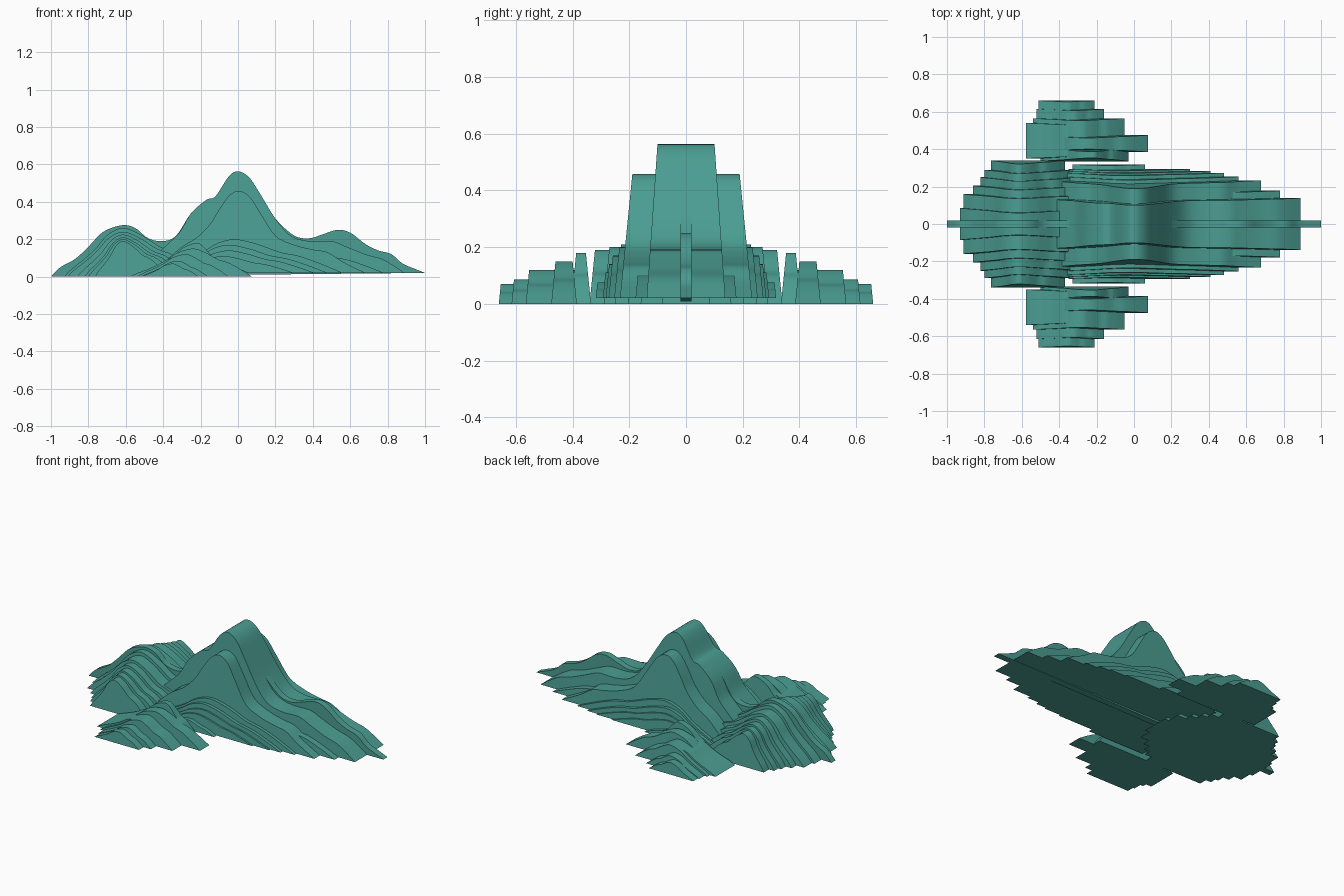
import bpy, bmesh, math

old = bpy.data.objects.get("Cube")
if old:
    bpy.data.objects.remove(old, do_unlink=True)

teal = bpy.data.materials.new("teal_rock")
teal.use_nodes = True
color = (0.07, 0.34, 0.29, 1)
teal.diffuse_color = color
teal.node_tree.nodes["Principled BSDF"].inputs["Base Color"].default_value = color


def smooth_curve(pts, steps=5):
    """Catmull-Rom curve through the ridge points, kept above its base."""
    base = pts[0][1]
    p = [pts[0]] + pts + [pts[-1]]
    out = []
    for a, b, c, d in zip(p, p[1:], p[2:], p[3:]):
        for i in range(steps):
            t = i / steps
            x, z = (0.5 * (2 * b[k] + (c[k] - a[k]) * t
                    + (2 * a[k] - 5 * b[k] + 4 * c[k] - d[k]) * t * t
                    + (3 * b[k] - a[k] - 3 * c[k] + d[k]) * t ** 3) for k in (0, 1))
            out.append((x, max(z, base)))
    return out + [pts[-1]]


def slab(name, pts, y0, y1, draft):
    """Ridge profile extruded between y0 and y1, sides leaning inward."""
    curve = smooth_curve(pts)
    bm = bmesh.new()
    front = [bm.verts.new((x, y0 + draft * z, z)) for x, z in curve]
    back = [bm.verts.new((x, y1 - draft * z, z)) for x, z in curve]
    bm.faces.new(front)
    bm.faces.new(back)
    n = len(curve)
    for i in range(n):
        j = (i + 1) % n
        bm.faces.new((front[i], front[j], back[j], back[i]))
    bmesh.ops.recalc_face_normals(bm, faces=bm.faces)
    mesh = bpy.data.meshes.new(name)
    bm.to_mesh(mesh)
    bm.free()
    mesh.materials.append(teal)
    ob = bpy.data.objects.new(name, mesh)
    bpy.context.collection.objects.link(ob)
    bpy.ops.object.select_all(action="DESELECT")
    ob.select_set(True)
    bpy.context.view_layer.objects.active = ob
    bpy.ops.object.shade_smooth_by_angle(angle=math.radians(35))


RISE = [(0, 0), (.13, .16), (.34, .36), (.53, .57), (.74, .86)]
FALL = [(0, 1), (.2, .87), (.42, .62), (.6, .5), (.8, .27), (1, 0)]


def hill(x0, peak_x, x1, height, base=0):
    """Bell-shaped ridge profile with a gentle shoulder."""
    left = [(x0 + t * (peak_x - x0), base + h * (height - base)) for t, h in RISE]
    return left + [(peak_x + t * (x1 - peak_x), base + h * (height - base)) for t, h in FALL]


# Spine running the full length
slab("central_spine", [
    (-1, 0), (-.95, .05), (-.87, .095), (-.8, .16), (-.72, .24), (-.62, .275),
    (-.55, .26), (-.48, .205), (-.4, .19), (-.33, .22), (-.25, .34), (-.17, .405),
    (-.12, .43), (-.05, .53), (0, .55), (.06, .52), (.12, .43), (.2, .31), (.3, .22),
    (.38, .205), (.45, .225), (.53, .25), (.6, .235), (.68, .175), (.75, .14),
    (.82, .12), (.88, .07), (.95, .04), (1, .02)], -.02, .02, 0)

# Main peak and its wider shoulders
slab("main_peak", [
    (-.5, .02), (-.43, .12), (-.37, .18), (-.31, .24), (-.25, .34), (-.17, .41),
    (-.12, .43), (-.05, .535), (0, .563), (.06, .53), (.12, .44), (.2, .31), (.28, .22),
    (.38, .19), (.5, .19), (.58, .16), (.68, .12), (.78, .09), (.89, .02)], -.14, .14, .07)
slab("peak_shoulder", [
    (-.45, .02), (-.38, .09), (-.3, .16), (-.22, .21), (-.15, .28), (-.1, .36),
    (-.05, .43), (0, .458), (.06, .43), (.12, .34), (.2, .22), (.3, .17),
    (.4, .145), (.48, .13), (.56, .08), (.68, .02)], -.235, .235, .1)

# Stepped foothills: half width, left end, summit, right end, height
FOOTHILLS = [(.18, -.4, .3, .78, .16), (.255, -.4, -.02, .56, .2),
             (.275, -.38, -.05, .48, .17), (.285, -.37, -.05, .41, .14),
             (.295, -.35, -.08, .3, .11), (.32, -.33, -.12, .06, .075)]
for i, (w, x0, px, x1, h) in enumerate(FOOTHILLS):
    slab(f"foothill_{i + 1}", hill(x0, px, x1, h, .02), -w, w, .1)

# Lower mountain on the model's right
LOWER = [(.085, -.93, -.15, .26), (.16, -.912, -.18, .24), (.205, -.86, -.24, .225),
         (.25, -.82, -.28, .21), (.29, -.8, -.32, .2), (.34, -.765, -.37, .19)]
for i, (w, x0, x1, h) in enumerate(LOWER):
    slab(f"lower_mountain_{i + 1}", hill(x0, -.615, x1, h), -w, w, .1)

# Side knolls, mirrored front and back: inner y, outer y, left, summit, right, height
KNOLLS = [(.335, .405, -.5, -.22, -.03, .18), (.385, .475, -.55, -.24, .075, .15),
          (.35, .54, -.578, -.3, -.1, .11), (.37, .565, -.54, -.28, -.05, .12),
          (.41, .615, -.52, -.32, -.16, .085), (.43, .66, -.51, -.35, -.21, .07)]
for i, (y0, y1, x0, px, x1, h) in enumerate(KNOLLS):
    pts = hill(x0, px, x1, h)
    slab(f"back_knoll_{i + 1}", pts, y0, y1, .1)
    slab(f"front_knoll_{i + 1}", pts, -y1, -y0, .1)
